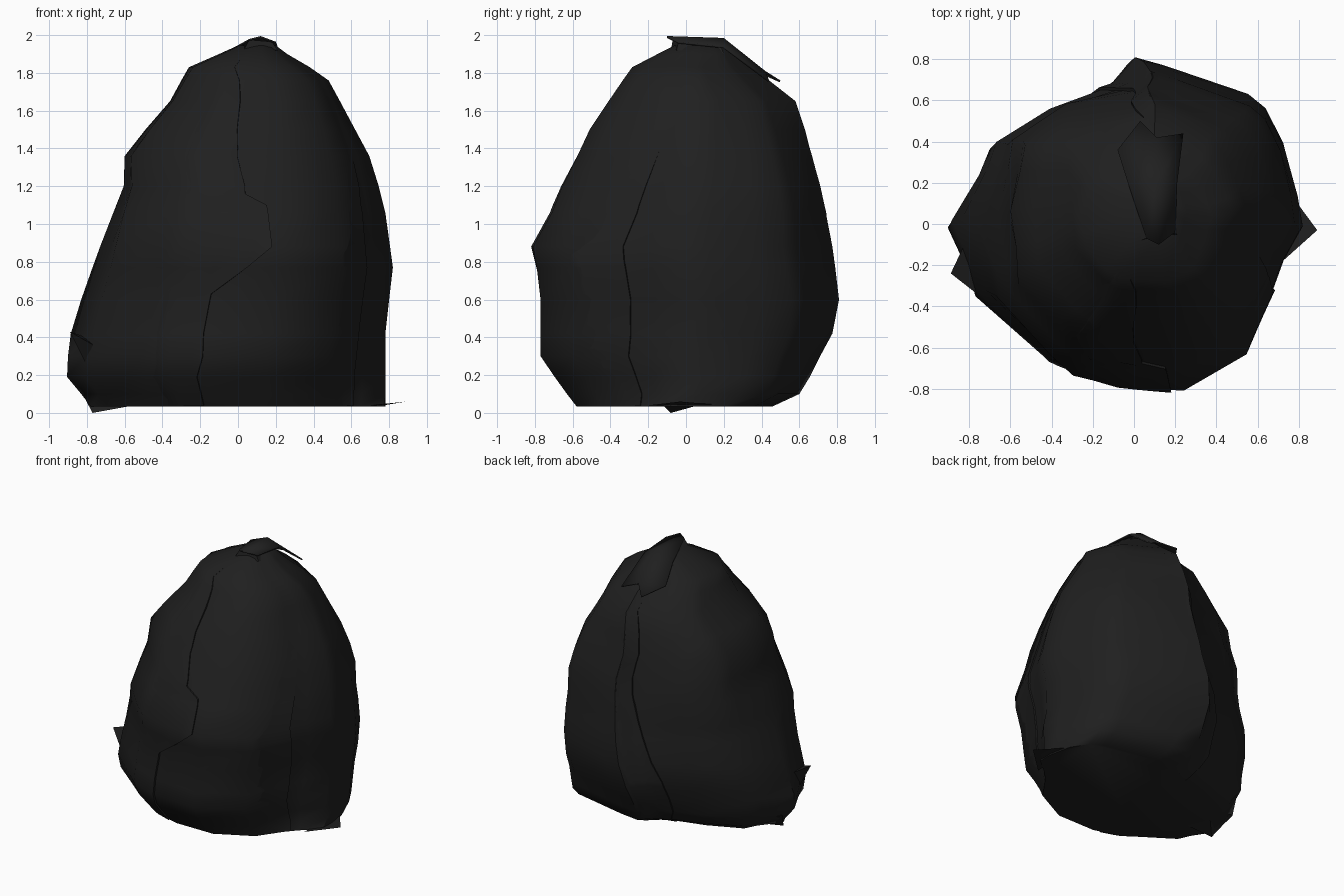
import bpy, bmesh, math
from mathutils import Vector

if "Cube" in bpy.data.objects:
    bpy.data.objects.remove(bpy.data.objects["Cube"])

mat = bpy.data.materials.new("black plastic")
mat.diffuse_color = (0.014, 0.014, 0.014, 1)
mat.use_nodes = True
mat.node_tree.nodes["Principled BSDF"].inputs["Base Color"].default_value = mat.diffuse_color

# Plan outline, counter-clockwise from +x
OUT = [(.82, 0), (.80, .15), (.74, .39), (.65, .56), (.56, .63), (.13, .77), (-.02, .81),
       (-.13, .67), (-.45, .55), (-.72, .39), (-.77, .26), (-.90, .03), (-.83, -.19),
       (-.80, -.34), (-.53, -.60), (-.41, -.70), (-.17, -.76), (.19, -.80), (.55, -.63),
       (.68, -.32), (.73, -.17)]
# Height, x range, y range
ROWS = [(.035, -.78, .78, -.58, .46), (.1, -.83, .78, -.63, .60), (.19, -.905, .78, -.695, .655),
        (.3, -.90, .78, -.77, .71), (.42, -.885, .78, -.77, .775), (.6, -.83, .80, -.77, .81),
        (.77, -.77, .82, -.79, .79), (.88, -.73, .805, -.81, .775), (1.06, -.66, .78, -.71, .74),
        (1.2, -.605, .745, -.655, .71), (1.36, -.60, .695, -.575, .665),
        (1.5, -.49, .62, -.51, .63), (1.65, -.36, .54, -.41, .58), (1.76, -.30, .48, -.335, .44),
        (1.83, -.26, .38, -.285, .35), (1.9, -.10, .26, -.15, .27), (1.945, 0, .20, -.06, .2)]
# Extra bulge of the four diagonals (++, -+, --, +-) at a few heights
BULGE_Z = [0, .4, .8, 1.1, 1.4, 1.7, 2]
BULGE = {(1, 1): [.07, .03, -.03, 0, -.04, -.15, -.1],
         (-1, 1): [0, -.02, .05, .19, .15, .12, 0],
         (-1, -1): [-.08, -.05, 0, .08, .11, .14, 0],
         (1, -1): [-.16, -.04, -.03, -.05, 0, .05, 0]}


def ring_point(u, z):
    """Unit cross-section point at height z, bulged on the diagonals."""
    n = len(OUT)
    i, f = int(math.floor(u)) % n, u - math.floor(u)
    a, b = OUT[i], OUT[(i + 1) % n]
    nx = (a[0] + (b[0] - a[0]) * f + .04) / .86
    ny = (a[1] + (b[1] - a[1]) * f - .005) / .805
    g = BULGE[(1 if nx >= 0 else -1, 1 if ny >= 0 else -1)]
    k = max(i for i in range(len(BULGE_Z) - 1) if BULGE_Z[i] <= z)
    t = (z - BULGE_Z[k]) / (BULGE_Z[k + 1] - BULGE_Z[k])
    m = 1 + (g[k] + (g[k + 1] - g[k]) * t) * 2 * abs(nx * ny) / (nx * nx + ny * ny)
    return nx * m, ny * m


def surf(u, z, off=0.0):
    """Point on the bag: u is a place along the outline, z a height."""
    z = min(max(z, ROWS[0][0]), ROWS[-1][0])
    px, py = ring_point(u, z)
    ring = [ring_point(i, z) for i in range(len(OUT))]
    k = max(j for j in range(len(ROWS) - 1) if ROWS[j][0] <= z)
    r, s = ROWS[k], ROWS[k + 1]
    t = (z - r[0]) / (s[0] - r[0])
    x0, x1, y0, y1 = [r[j] + (s[j] - r[j]) * t for j in range(1, 5)]
    ax, bx = min(p[0] for p in ring), max(p[0] for p in ring)
    ay, by = min(p[1] for p in ring), max(p[1] for p in ring)
    d = Vector((px, py, 0)).normalized() * off
    return Vector((x0 + (px - ax) / (bx - ax) * (x1 - x0),
                   y0 + (py - ay) / (by - ay) * (y1 - y0), z)) + d


def make(name, verts, faces, thick=0, angle=50):
    me = bpy.data.meshes.new(name)
    me.from_pydata(verts, [], faces)
    bm = bmesh.new()
    bm.from_mesh(me)
    bmesh.ops.recalc_face_normals(bm, faces=bm.faces)
    bm.to_mesh(me)
    bm.free()
    ob = bpy.data.objects.new(name, me)
    bpy.context.collection.objects.link(ob)
    me.materials.append(mat)
    if thick:
        m = ob.modifiers.new("thickness", 'SOLIDIFY')
        m.thickness = thick
    bpy.ops.object.select_all(action='DESELECT')
    ob.select_set(True)
    bpy.context.view_layer.objects.active = ob
    bpy.ops.object.shade_smooth_by_angle(angle=math.radians(angle))
    return ob


# Bag body, lofted through the rows
n = len(OUT)
verts = [surf(i, r[0]) for r in ROWS for i in range(n)]
faces = [(j * n + i, j * n + (i + 1) % n, (j + 1) * n + (i + 1) % n, (j + 1) * n + i)
         for j in range(len(ROWS) - 1) for i in range(n)]
faces += [tuple(range(n))[::-1], tuple(range((len(ROWS) - 1) * n, len(ROWS) * n))]
make("bag_body", verts, faces)


# Overlapping folds: a panel that lifts off the body towards its free edge
def fold(name, edge, width, lift=.014):
    zs = sorted({p[1] for p in edge} | {r[0] for r in ROWS if edge[0][1] < r[0] < edge[-1][1]})
    v, f, cols = [], [], 6
    for z in zs:
        k = max(i for i in range(len(edge) - 1) if edge[i][1] <= z)
        (u0, z0), (u1, z1) = edge[k], edge[k + 1]
        u = u0 + (u1 - u0) * (z - z0) / (z1 - z0)
        h = lift * min(1, (edge[-1][1] - z) / .25)  # fades out at the top
        for c in range(cols + 1):
            t = c / cols
            v.append(surf(u + width * t, z, h * (1 - t) - .003 * t))
        v.append(surf(u, z, -.01))  # hem back into the body
    w = cols + 2
    for j in range(len(zs) - 1):
        for c in [(i, i + 1) for i in range(cols)] + [(cols + 1, 0)]:
            f.append((j * w + c[0], j * w + c[1], (j + 1) * w + c[1], (j + 1) * w + c[0]))
    make(name, v, f)


fold("front_fold", [(15.7, .04), (16, .3), (15.95, .63), (16.8, .88), (16.65, 1.1),
                    (16.25, 1.16), (16.15, 1.4), (15.9, 1.7), (15.6, 1.9)], -1.6)
fold("right_fold", [(19.4, .04), (19.1, .5), (19, .8), (19.2, 1.1), (19.5, 1.39)], -1.2, .01)
fold("back_fold", [(7.3, .04), (7.3, .45), (7.1, .8), (6.9, 1.1), (6.9, 1.3), (7, 1.5),
                   (6.9, 1.72)], -1.4)

# Gathered top: flap lying over the back of the crown, and the knot under it
make("top_flap", [(.06, -.07, 1.98), (.12, -.1, 1.995), (.2, -.04, 1.965), (-.03, .2, 1.93),
                  (.11, .2, 1.985), (.21, .2, 1.94), (-.08, .36, 1.82), (.03, .5, 1.76),
                  (.11, .42, 1.81), (.24, .44, 1.76)],
     [(0, 1, 4, 3), (1, 2, 5, 4), (3, 4, 8, 6), (4, 5, 9, 8), (6, 8, 7)], .01, 60)
make("top_knot", [(.03, -.08, 1.92), (.21, -.05, 1.92), (.2, .2, 1.9), (-.03, .2, 1.9),
                  (.06, -.07, 1.975), (.18, -.04, 1.965), (.14, .18, 1.96), (.08, .18, 1.96)],
     [(0, 1, 2, 3), (4, 5, 6, 7), (0, 1, 5, 4), (1, 2, 6, 5), (2, 3, 7, 6), (3, 0, 4, 7)], 0, 30)

# Loose corners poking out near the base
TETRA = [(0, 1, 2), (0, 1, 3), (1, 2, 3), (0, 2, 3)]
make("right_corner", [(.70, -.2, .04), (.89, -.03, .06), (.72, .2, .04), (.74, -.02, .035)],
     TETRA, 0, 20)
make("left_corner", [(-.66, -.42, .3), (-.89, -.24, .43), (-.8, -.05, .4), (-.8, -.22, .25)],
     TETRA, 0, 20)
make("base_corner", [(-.85, .05, .15), (-.77, -.08, 0), (-.55, -.12, .04), (-.6, .1, .05)],
     TETRA, 0, 20)
